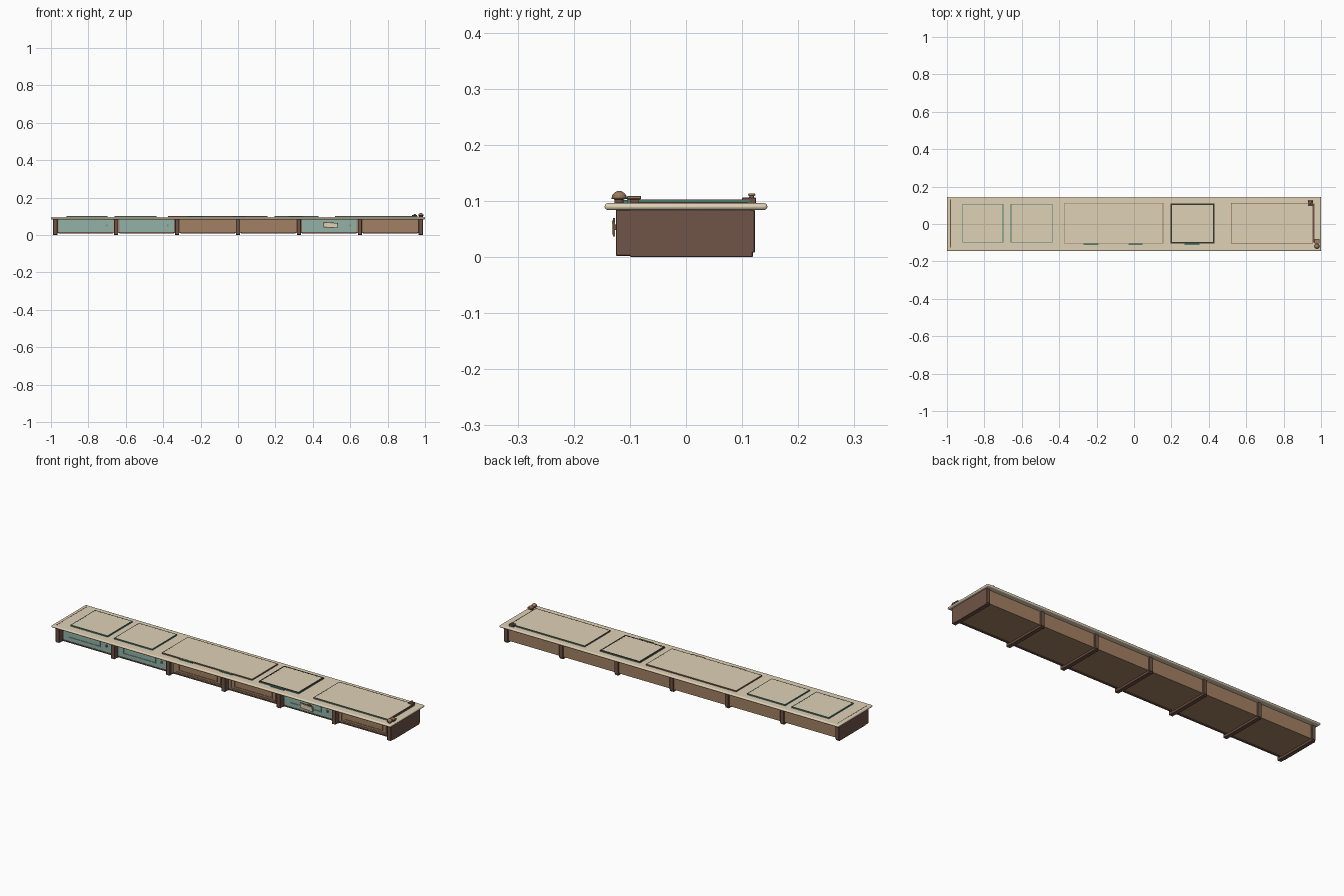
import bpy, bmesh, math

if "Cube" in bpy.data.objects:
    bpy.data.objects.remove(bpy.data.objects["Cube"])


def material(name, rgb):
    m = bpy.data.materials.new(name)
    m.diffuse_color = (*rgb, 1)
    m.use_nodes = True
    m.node_tree.nodes["Principled BSDF"].inputs["Base Color"].default_value = m.diffuse_color
    return m


TAN = material("tan_stone", (0.74, 0.635, 0.465))
WOOD = material("brown_wood", (0.365, 0.215, 0.125))
DARK = material("dark_wood", (0.16, 0.088, 0.063))
TEAL = material("pale_teal", (0.29, 0.45, 0.39))
DEEP = material("deep_teal", (0.08, 0.21, 0.17))
BLACK = material("charcoal", (0.04, 0.033, 0.027))
BRASS = material("dull_brass", (0.33, 0.20, 0.115))


def box(name, x, y, z, mat, bevel=0.0, segments=1):
    """Box from (min, max) pairs."""
    bm = bmesh.new()
    bmesh.ops.create_cube(bm, size=1)
    for v in bm.verts:
        for i, (lo, hi) in enumerate((x, y, z)):
            v.co[i] = lo + (v.co[i] + 0.5) * (hi - lo)
    me = bpy.data.meshes.new(name)
    bm.to_mesh(me)
    bm.free()
    me.materials.append(mat)
    ob = bpy.data.objects.new(name, me)
    bpy.context.collection.objects.link(ob)
    if bevel:
        mod = ob.modifiers.new("edge", "BEVEL")
        mod.width, mod.segments = bevel, segments
    return ob


def frame(name, x, y, z, w, mat, upright=False):
    """Four bars around a rectangle, lying flat or standing upright."""
    a, b = x, (z if upright else y)
    bars = [((a[0], a[1]), (b[0], b[0] + w)), ((a[0], a[1]), (b[1] - w, b[1])),
            ((a[0], a[0] + w), (b[0] + w, b[1] - w)),
            ((a[1] - w, a[1]), (b[0] + w, b[1] - w))]
    for p, q in bars:
        if upright:
            box(name, p, y, q, mat)
        else:
            box(name, p, q, z, mat)


def lathe(name, x, y, profile, mat, sides=16):
    """Turned part from (radius, z) points."""
    bm = bmesh.new()
    rings = [[bm.verts.new((x + r * math.cos(2 * math.pi * i / sides),
                            y + r * math.sin(2 * math.pi * i / sides), z))
              for i in range(sides)] for r, z in profile]
    for lo, hi in zip(rings, rings[1:]):
        for i in range(sides):
            j = (i + 1) % sides
            bm.faces.new((lo[i], lo[j], hi[j], hi[i]))
    bm.faces.new(rings[0][::-1])
    bm.faces.new(rings[-1])
    me = bpy.data.meshes.new(name)
    bm.to_mesh(me)
    bm.free()
    me.materials.append(mat)
    ob = bpy.data.objects.new(name, me)
    bpy.context.collection.objects.link(ob)
    return ob


# Countertop with rounded edge
top = box("countertop", (-1, 1), (-0.145, 0.145), (0.084, 0.096), TAN, 0.0055, 3)
bpy.context.view_layer.objects.active = top
top.select_set(True)
bpy.ops.object.shade_smooth_by_angle()

# Cabinet body
box("cabinet_body", (-0.97, 0.97), (-0.096, 0.116), (0.012, 0.0845), WOOD)

# Posts, end walls and cross feet
posts = [-0.977 + i * 0.977 / 3 for i in range(7)]
for i, x in enumerate(posts):
    h = 0.011
    box("front_post", (x - h, x + h), (-0.125, -0.094), (0.002, 0.0845), DARK, 0.0015)
    box("back_post", (x - h, x + h), (0.112, 0.123), (0.008, 0.0845), DARK, 0.0015)
    box("cross_foot", (x - h, x + h), (-0.1, 0.119), (0, 0.013), DARK, 0.0015)
    if i in (0, 6):
        box("end_wall", (x - h, x + h), (-0.1, 0.115), (0.011, 0.0845), DARK)
for x in (posts[1] - 0.014, posts[2] + 0.014, posts[4] - 0.014):
    box("post_strip", (x - 0.002, x + 0.002), (-0.11, -0.095), (0.012, 0.084), TAN)

# Front panels with raised mouldings in the panel colour
for i, (a, b) in enumerate(zip(posts, posts[1:])):
    teal = i in (0, 1, 4)
    face = TEAL if teal else WOOD
    x0, x1 = a + 0.017, b - 0.017
    box("front_panel", (x0, x1), (-0.103, -0.094), (0.014, 0.083), face)
    box("panel_base", (x0, x1), (-0.106, -0.095), (0.009, 0.015), DARK)
    if teal:
        frame("panel_moulding", (x0 + 0.03, x1 - 0.07), (-0.106, -0.102),
              (0.034, 0.068), 0.004, face, True)
        box("panel_latch", (x1 - 0.037, x1 - 0.029), (-0.11, -0.102), (0.046, 0.056), BRASS)
    else:
        frame("panel_moulding", (x0 + 0.012, x1 - 0.012), (-0.106, -0.102),
              (0.02, 0.078), 0.004, face, True)
        frame("panel_inner_moulding", (x0 + 0.033, x1 - 0.033), (-0.106, -0.102),
              (0.032, 0.067), 0.003, face, True)

# Hanging plaque on the front
plaque = box("plaque", (-0.034, 0.034), (-0.132, -0.1285), (-0.010, 0.010), TAN)
plaque_trim = box("plaque_trim", (-0.038, 0.038), (-0.130, -0.1265), (-0.014, 0.014), WOOD)
for ob in (plaque, plaque_trim):
    ob.location = (0.495, 0, 0.053)
    ob.rotation_euler.y = math.radians(4)
box("plaque_bracket", (0.485, 0.505), (-0.127, -0.1), (0.048, 0.058), DARK)

# Raised work surfaces: coloured base, thin border, stone inlay
for x0, x1, y0, y1, base, edge, w in (
        (-0.918, -0.698, -0.10, 0.108, DEEP, DEEP, 0.005),
        (-0.66, -0.435, -0.10, 0.108, DEEP, DEEP, 0.004),
        (-0.375, 0.157, -0.105, 0.113, DARK, WOOD, 0.004),
        (0.195, 0.43, -0.103, 0.11, DEEP, BLACK, 0.008),
        (0.518, 0.958, -0.105, 0.113, DEEP, DARK, 0.004)):
    box("surface_base", (x0, x1), (y0, y1), (0.095, 0.1015), base)
    frame("surface_border", (x0, x1), (y0, y1), (0.1015, 0.1025), w, edge)
    box("surface_inlay", (x0 + w, x1 - w), (y0 + w, y1 - w), (0.1005, 0.1023), TAN)

# Thin handles on the front edge of the surfaces
for a, b in ((-0.27, -0.19), (-0.03, 0.045), (0.27, 0.35)):
    box("surface_handle", (a, b), (-0.111, -0.104), (0.095, 0.102), DEEP)

# Low rails at both ends
box("left_rail", (-0.983, -0.979), (-0.125, 0.13), (0.095, 0.0964), DARK)
box("right_rail", (0.956, 0.964), (-0.1, 0.11), (0.095, 0.098), DARK)

# Small bell, plate and knob at the right end
lathe("bell_base", 0.978, -0.119, [(0.008, 0.095), (0.008, 0.103), (0.014, 0.1035),
                                   (0.014, 0.106)], DARK)
lathe("bell", 0.978, -0.119, [(0.013, 0.106), (0.0125, 0.110), (0.009, 0.1145),
                              (0.003, 0.118)], BRASS)
box("bell_plate", (0.964, 0.992), (-0.105, -0.08), (0.103, 0.109), BRASS, 0.001)
box("plate_foot", (0.968, 0.988), (-0.1, -0.085), (0.095, 0.104), DARK)
box("corner_bracket", (0.93, 0.958), (0.1, 0.125), (0.095, 0.106), DARK, 0.001)
lathe("corner_knob", 0.944, 0.117, [(0.005, 0.105), (0.004, 0.109), (0.007, 0.110),
                                    (0.006, 0.113)], BRASS, 12)
